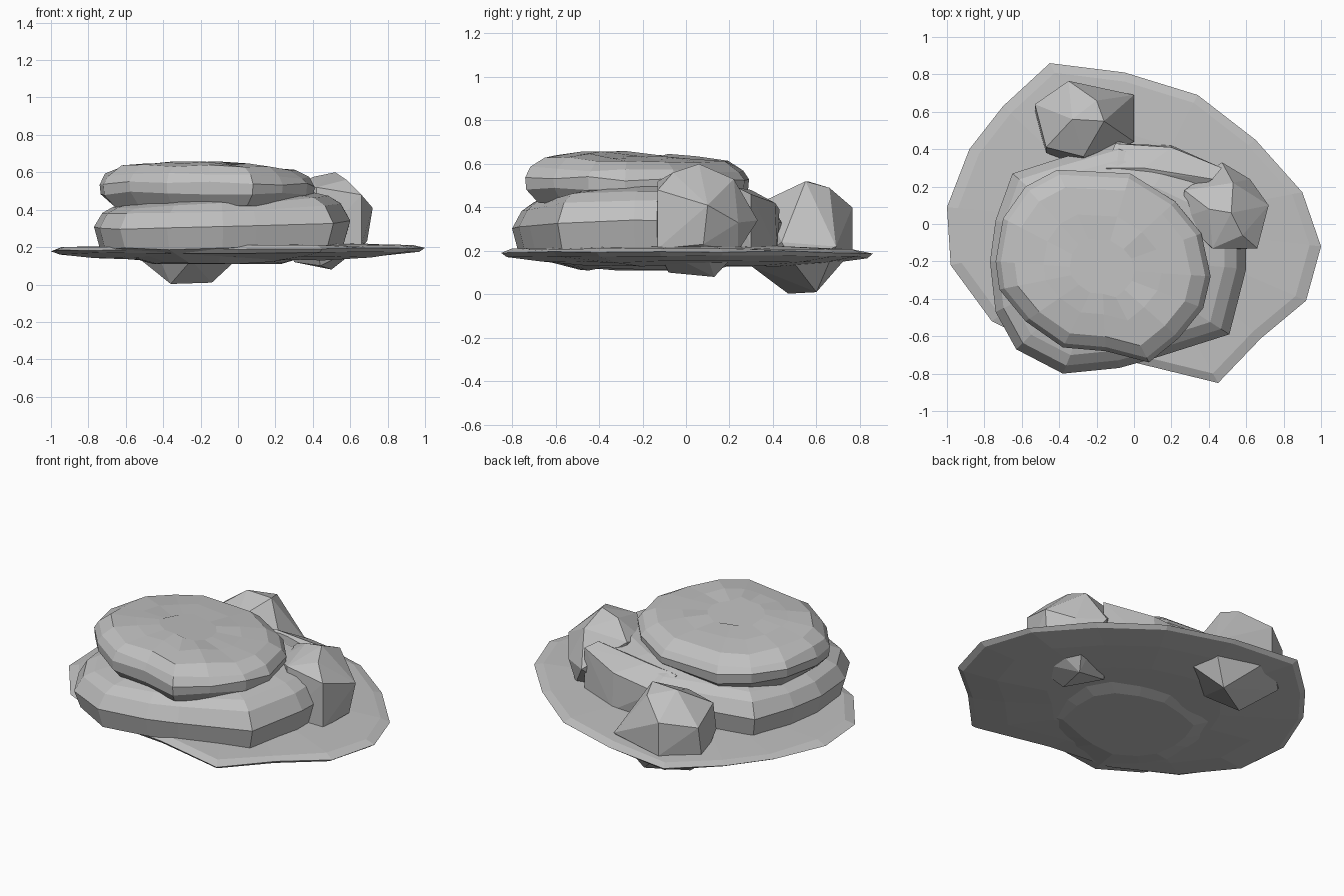
import bpy, bmesh, random
from mathutils import Vector

random.seed(4)
cube = bpy.data.objects.get("Cube")
if cube:
    bpy.data.objects.remove(cube)

stone = bpy.data.materials.new("grey_stone")
stone.use_nodes = True
GREY = (0.53, 0.53, 0.53, 1)
stone.diffuse_color = GREY
stone.node_tree.nodes["Principled BSDF"].inputs["Base Color"].default_value = GREY


def finish(name, bm):
    bmesh.ops.recalc_face_normals(bm, faces=bm.faces)
    mesh = bpy.data.meshes.new(name)
    bm.to_mesh(mesh)
    bm.free()
    mesh.materials.append(stone)
    obj = bpy.data.objects.new(name, mesh)
    bpy.context.collection.objects.link(obj)
    return obj


def layered_rock(name, outline, layers, rough, tilt):
    """Stack scaled copies of an outline: layers are (scale, height), bottom to top.
    The tilt grows from nothing at the bottom to full at the top."""
    bm = bmesh.new()
    n = len(outline)
    centre = sum((Vector(p) for p in outline), Vector((0, 0))) / n
    rings = []
    for level, (scale, z) in enumerate(layers):
        lean = Vector(tilt) * level / (len(layers) - 1)
        ring = []
        for p in outline:
            q = centre + (Vector(p) - centre) * scale
            dz = lean.dot(q) + random.uniform(-rough, rough)
            ring.append(bm.verts.new((q.x, q.y, z + dz)))
        rings.append(ring)
    for a, b in zip(rings, rings[1:]):
        for i in range(n):
            j = (i + 1) % n
            bm.faces.new((a[i], a[j], b[j], b[i]))
    bm.faces.new(rings[0])
    bm.faces.new(rings[-1])
    return finish(name, bm)


def boulder(name, points):
    """Faceted stone wrapped around a few corner points."""
    bm = bmesh.new()
    verts = [bm.verts.new(p) for p in points]
    hull = bmesh.ops.convex_hull(bm, input=verts)
    loose = set(hull["geom_interior"]) | set(hull["geom_unused"])
    bmesh.ops.delete(bm, geom=[v for v in loose if isinstance(v, bmesh.types.BMVert)], context='VERTS')
    return finish(name, bm)


# Thin wide slab at the bottom
slab = [(-1, .09), (-.88, .4), (-.7, .63), (-.45, .86), (-.05, .81), (.34, .69),
        (.65, .45), (.9, .17), (1, -.12), (.92, -.41), (.68, -.61), (.45, -.85),
        (0, -.74), (-.4, -.7), (-.76, -.52), (-.98, -.22)]
layered_rock("base_slab", slab,
             [(.5, .132), (.78, .148), (.97, .17), (1, .19), (.94, .205), (.6, .215)],
             .006, (.012, 0))

# Broad middle stone, bulging through the slab underneath
middle = [(-.77, -.2), (-.74, -.47), (-.63, -.67), (-.38, -.8), (-.08, -.77), (.1, -.72),
          (.51, -.59), (.6, -.24), (.6, .05), (.47, .26), (.22, .38), (-.08, .44),
          (-.4, .35), (-.65, .27), (-.74, .02)]
layered_rock("middle_stone", middle,
             [(.5, .115), (.95, .2), (1, .325), (.93, .41), (.84, .45), (.68, .48)],
             .007, (.06, .03))

# Smaller stone on top
top = [(-.74, -.2), (-.7, .03), (-.58, .2), (-.41, .29), (-.02, .27), (.22, .12),
       (.36, -.05), (.41, -.28), (.37, -.45), (.24, -.61), (.08, -.74), (-.15, -.68),
       (-.38, -.66), (-.58, -.52), (-.72, -.35)]
layered_rock("top_stone", top,
             [(.88, .42), (.99, .48), (1, .53), (.95, .57), (.82, .608), (.55, .624), (.3, .626)],
             .01, (-.03, -.05))

# Two boulders leaning on the pile
boulder("back_boulder", [
    (-.53, .64, .37), (-.35, .765, .4), (-.2, .66, .49), (-.16, .55, .52), (-.33, .56, .52),
    (-.27, .36, .43), (-.47, .41, .42), (0, .69, .22), (0, .44, .24), (-.35, .765, .2),
    (-.53, .6, .14), (-.47, .38, .25), (-.36, .47, .003), (-.14, .6, .01), (0, .5, .14),
    (-.25, .3, .13)])
boulder("side_boulder", [
    (.27, .18, .5), (.53, .22, .53), (.52, .06, .6), (.4, .08, .575), (.58, -.06, .56),
    (.42, -.13, .52), (.66, -.13, .48), (.25, .03, .46), (.72, .1, .41), (.47, .33, .34),
    (.62, .24, .33), (.69, .08, .23), (.66, -.13, .21), (.42, -.14, .22), (.3, .1, .12),
    (.5, .13, .08), (.44, -.08, .1), (.57, .24, .2)])

# Low ridge of stone joining the middle stone to the side boulder
boulder("back_ridge", [
    (-.1, .43, .39), (.2, .41, .42), (.47, .3, .46), (.42, .24, .49), (.05, .3, .48),
    (-.15, .3, .46), (.2, .42, .2), (.47, .3, .2), (-.1, .4, .2), (.1, 0, .3)])
